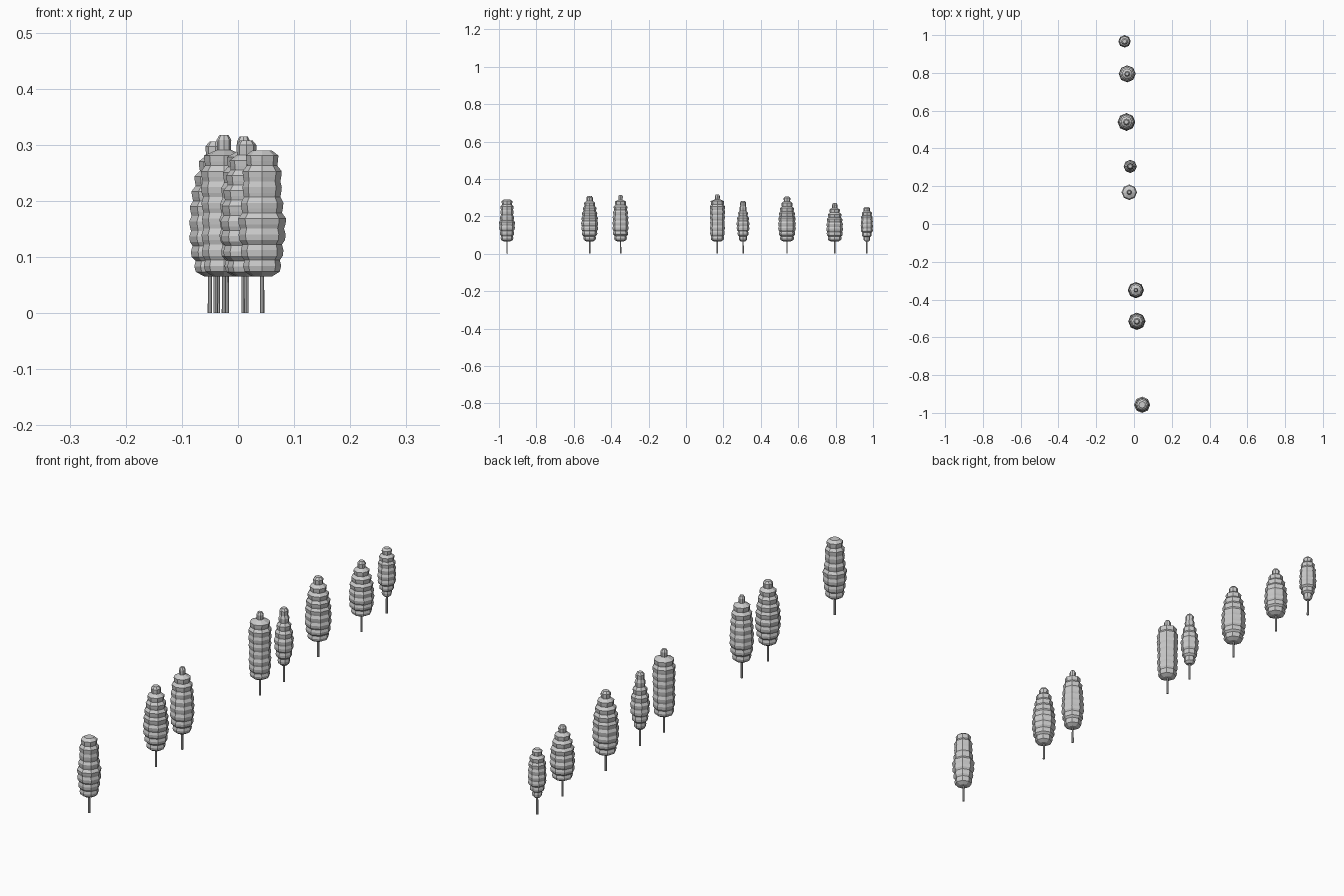
import bpy, bmesh
from math import cos, sin, tau

if "Cube" in bpy.data.objects:
    bpy.data.objects.remove(bpy.data.objects["Cube"])

BASE = 0.065  # height where foliage begins

# x, y, top height, tier radii from bottom to top
TREES = [
    (0.043, -0.957, 0.290, [.034, .038, .042, .043, .038, .035, .035, .029]),
    (0.015, -0.515, 0.308, [.034, .041, .045, .046, .044, .041, .036, .030, .018]),
    (0.010, -0.350, 0.315, [.034, .040, .043, .043, .042, .040, .037, .030, .012]),
    (-0.025, 0.168, 0.318, [.036, .039, .040, .039, .040, .041, .041, .036, .013]),
    (-0.020, 0.305, 0.282, [.022, .029, .034, .035, .032, .026, .019, .016]),
    (-0.040, 0.540, 0.306, [.038, .044, .047, .047, .046, .043, .038, .030, .018]),
    (-0.036, 0.795, 0.270, [.037, .043, .045, .044, .042, .036, .028, .015]),
    (-0.050, 0.967, 0.250, [.018, .026, .032, .033, .032, .031, .027, .018]),
]


def lathe(name, profile, sides, loc):
    """Flat-shaded closed solid from a list of (radius, height)."""
    bm = bmesh.new()
    rings = [[bm.verts.new((r * cos(tau * k / sides), r * sin(tau * k / sides), z))
              for k in range(sides)] for r, z in profile]
    for a, b in zip(rings, rings[1:]):
        for k in range(sides):
            n = (k + 1) % sides
            bm.faces.new((a[k], a[n], b[n], b[k]))
    bm.faces.new(rings[0][::-1])
    bm.faces.new(rings[-1])
    mesh = bpy.data.meshes.new(name)
    bm.to_mesh(mesh)
    bm.free()
    obj = bpy.data.objects.new(name, mesh)
    obj.location = loc
    bpy.context.collection.objects.link(obj)
    return obj


def foliage_profile(top, radii):
    """Each tier flares outward, then steps back in at a short shelf."""
    h = (top - BASE) / len(radii)
    prof = [(radii[0] * 0.5, BASE)]
    for i, r in enumerate(radii):
        z = BASE + i * h
        if i:
            prof.append((min(r, radii[i - 1]) * 0.93, z + 0.05 * h))
        prof.append((r * (0.97 if i else 0.92), z + 0.32 * h))
        prof.append((r, z + 0.68 * h))
    prof.append((radii[-1] * 0.6, top))
    return prof


for i, (x, y, top, radii) in enumerate(TREES, 1):
    # thin trunk
    lathe(f"trunk_{i}", [(0.004, 0), (0.0035, BASE + 0.03)], 8, (x, y, 0))
    # tiered eight-sided crown
    lathe(f"foliage_{i}", foliage_profile(top, radii), 8, (x, y, 0))
